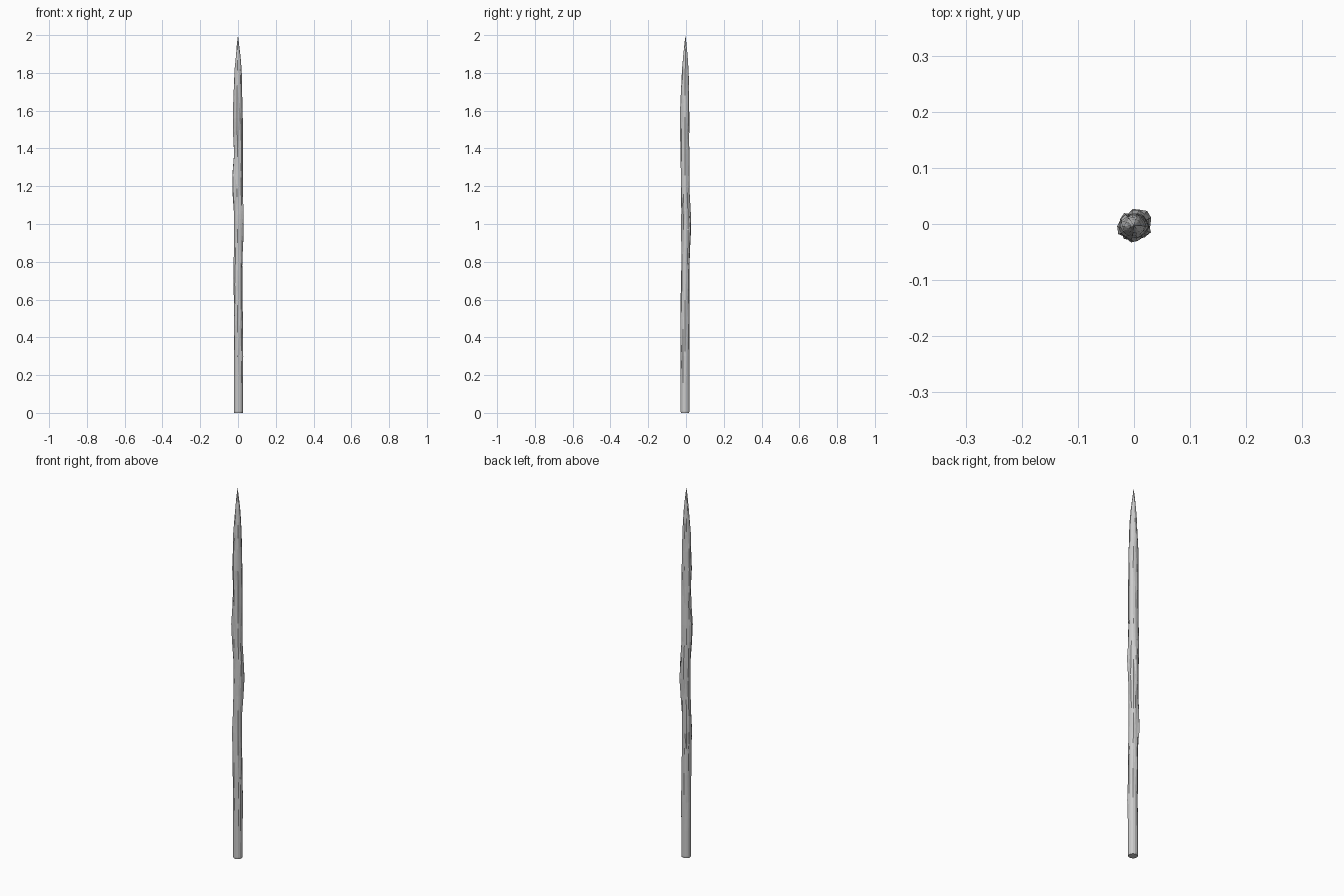
import bpy, bmesh, random
from math import sin, cos, tau, exp, radians

if "Cube" in bpy.data.objects:
    bpy.data.objects.remove(bpy.data.objects["Cube"])

random.seed(4)
SIDES = 14

# shaft rings: z, centre x, centre y, radius
rings = [(0, .003, -.005, .0245), (.01, .003, -.005, .0245), (.15, .003, -.005, .0245),
         (.3, .004, -.005, .0245), (.45, .003, -.005, .0245), (.58, .002, -.005, .0235),
         (.68, .001, -.004, .0235), (.78, .001, -.003, .0235), (.88, .003, -.002, .0245),
         (.97, .004, -.001, .0255), (.107e1, .003, -.002, .025), (1.17, .001, -.003, .0245),
         (1.26, .001, -.004, .0245), (1.37, .003, -.005, .0245), (1.47, .002, -.005, .024),
         (1.56, .001, -.006, .0245), (1.66, 0, -.005, .0235), (1.75, .001, -.004, .0215),
         (1.82, .001, -.004, .018), (1.89, .001, -.003, .0125), (1.95, 0, -.003, .006)]

# carved knots: angle in degrees, height, bulge
knots = [(232, .66, .009), (140, .7, .009), (40, .97, .009), (88, 1.02, .007),
         (195, 1.22, .010), (140, 1.2, .005), (330, 1.08, .006), (335, .3, .003),
         (262, 1.54, .004), (175, 1.55, .005)]


def bulge(angle, z):
    total = 0
    for a, kz, h in knots:
        d = (angle - radians(a) + tau / 2) % tau - tau / 2
        total += h * exp(-(d / .38) ** 2 - ((z - kz) / .09) ** 2)
    return total


# hewn wooden stake
bm = bmesh.new()
flutes = [random.uniform(-.0015, .001) for _ in range(SIDES)]
loops = []
for z, cx, cy, r in rings:
    loop = []
    for i in range(SIDES):
        a = tau * i / SIDES
        rough = random.uniform(-.002, .0012) if z > .2 else 0
        rad = r * (1 + (flutes[i] + rough) / .025) + bulge(a, z)
        if z == 0:
            rad *= .94
        loop.append(bm.verts.new((cx + rad * cos(a), cy + rad * sin(a), z)))
    loops.append(loop)
bm.faces.new(loops[0][::-1])
for lo, hi in zip(loops, loops[1:]):
    for i in range(SIDES):
        j = (i + 1) % SIDES
        bm.faces.new((lo[i], lo[j], hi[j], hi[i]))
# sharpened point
tip = bm.verts.new((0, -.003, 2))
for i in range(SIDES):
    bm.faces.new((loops[-1][i], loops[-1][(i + 1) % SIDES], tip))
bmesh.ops.triangulate(bm, faces=[f for f in bm.faces if len(f.verts) == 4])
bmesh.ops.recalc_face_normals(bm, faces=bm.faces)
mesh = bpy.data.meshes.new("wooden_stake")
bm.to_mesh(mesh)
bm.free()
bpy.context.collection.objects.link(bpy.data.objects.new("wooden_stake", mesh))
